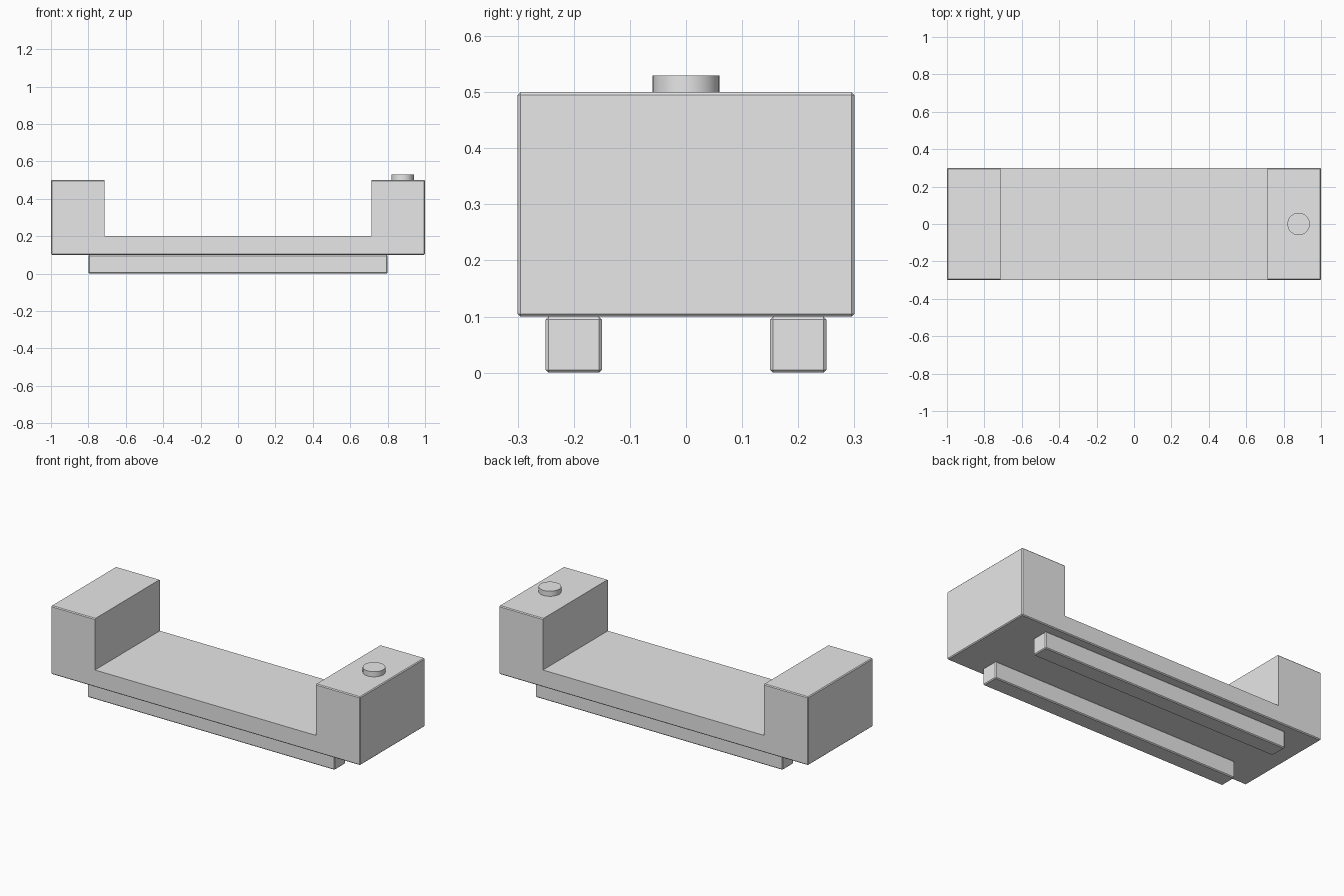
import bpy
import math

if "Cube" in bpy.data.objects:
    bpy.data.objects.remove(bpy.data.objects["Cube"], do_unlink=True)

grey = bpy.data.materials.new("plain grey")
grey.use_nodes = True
GREY = (0.8, 0.8, 0.8, 1)
grey.diffuse_color = GREY
grey.node_tree.nodes["Principled BSDF"].inputs["Base Color"].default_value = GREY


def box(name, low, high, bevel=0.0):
    """Box between two corners, with optional chamfered edges."""
    centre = [(a + b) / 2 for a, b in zip(low, high)]
    bpy.ops.mesh.primitive_cube_add(size=1, location=centre)
    ob = bpy.context.object
    ob.name = name
    ob.scale = [b - a for a, b in zip(low, high)]
    bpy.ops.object.transform_apply(location=False, rotation=False, scale=True)
    ob.data.materials.append(grey)
    if bevel:
        mod = ob.modifiers.new("chamfer", "BEVEL")
        mod.width = bevel
        mod.segments = 1
    return ob


# Body: chamfered block with a wide channel cut across the top
body = box("body", (-1, -0.3, 0.1), (1, 0.3, 0.5), 0.005)
cutter = box("channel_cutter", (-0.715, -0.5, 0.2), (0.715, 0.5, 0.8))
cutter.hide_render = True
cut = body.modifiers.new("channel", "BOOLEAN")
cut.operation = "DIFFERENCE"
cut.solver = "EXACT"
cut.object = cutter
bpy.context.view_layer.objects.active = body
for name in [m.name for m in body.modifiers]:
    bpy.ops.object.modifier_apply(modifier=name)
bpy.data.objects.remove(cutter, do_unlink=True)

# Two long rails underneath
for name, y in (("front_rail", -0.2), ("back_rail", 0.2)):
    box(name, (-0.8, y - 0.05, 0), (0.8, y + 0.05, 0.1), 0.005)

# Round button on the left block
bpy.ops.mesh.primitive_cylinder_add(vertices=32, radius=0.06, depth=0.04,
                                    location=(0.88, 0, 0.51))
button = bpy.context.object
button.name = "button"
button.data.materials.append(grey)
bpy.ops.object.shade_smooth_by_angle(angle=math.radians(30))
